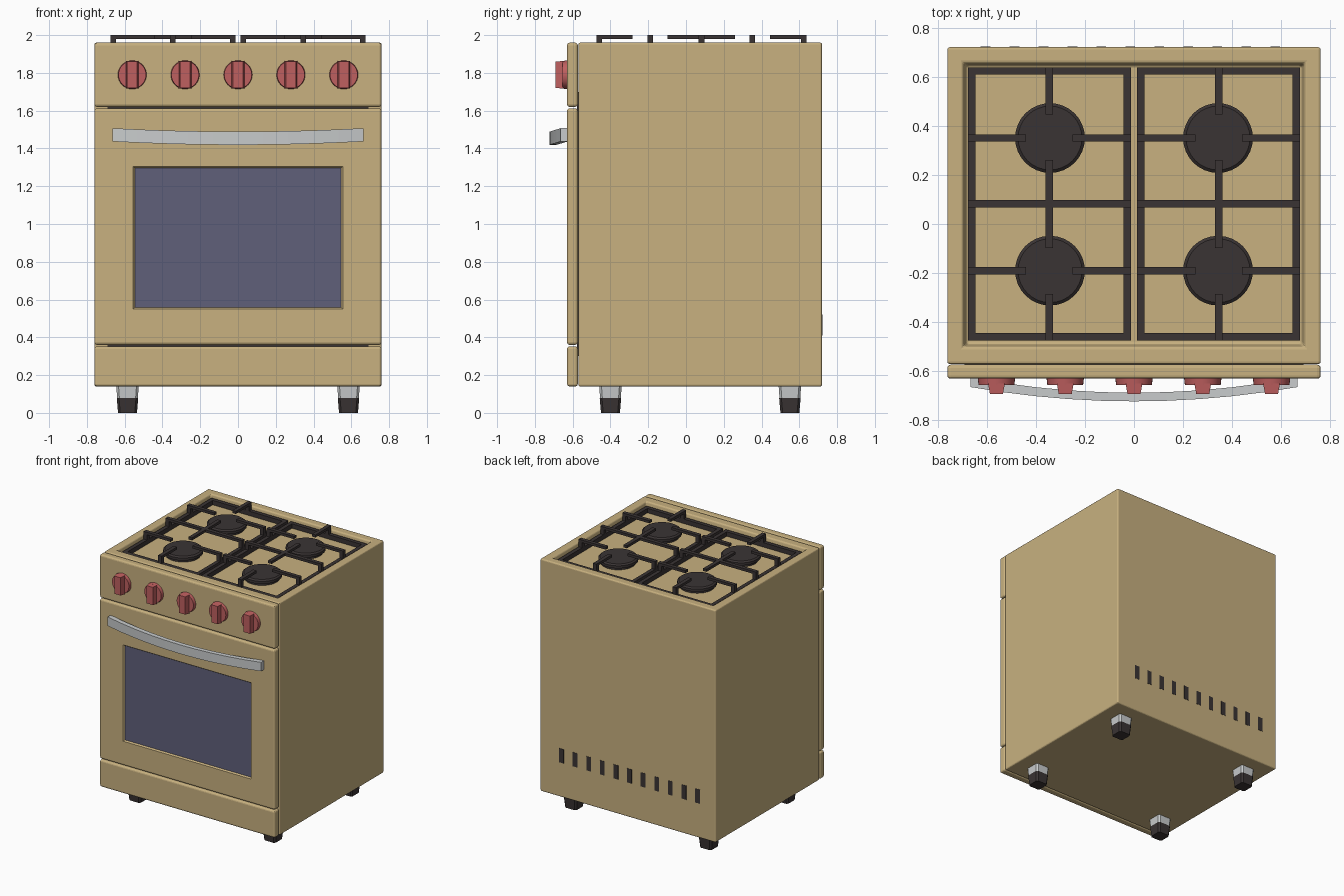
import bpy, bmesh, math
from mathutils import Matrix, Vector

if "Cube" in bpy.data.objects:
    bpy.data.objects.remove(bpy.data.objects["Cube"])


def mat(name, rgb):
    m = bpy.data.materials.new(name)
    m.diffuse_color = (*rgb, 1)
    m.use_nodes = True
    m.node_tree.nodes["Principled BSDF"].inputs["Base Color"].default_value = m.diffuse_color
    return m


TAN = mat("tan enamel", (0.58, 0.44, 0.215))
RED = mat("red knob", (0.52, 0.115, 0.115))
GLASS = mat("blue grey glass", (0.115, 0.115, 0.195))
BLACK = mat("black iron", (0.042, 0.034, 0.034))
STEEL = mat("light steel", (0.58, 0.60, 0.605))


def finish(name, bm, *mats, smooth=False):
    bmesh.ops.recalc_face_normals(bm, faces=bm.faces)
    me = bpy.data.meshes.new(name)
    bm.to_mesh(me)
    bm.free()
    for m in mats:
        me.materials.append(m)
    ob = bpy.data.objects.new(name, me)
    bpy.context.collection.objects.link(ob)
    if smooth:
        bpy.ops.object.select_all(action='DESELECT')
        ob.select_set(True)
        bpy.context.view_layer.objects.active = ob
        bpy.ops.object.shade_smooth_by_angle(angle=math.radians(30))
    return ob


def add_box(bm, x0, x1, y0, y1, z0, z1):
    m = Matrix.Translation(((x0 + x1) / 2, (y0 + y1) / 2, (z0 + z1) / 2))
    m = m @ Matrix.Diagonal((x1 - x0, y1 - y0, z1 - z0, 1))
    return bmesh.ops.create_cube(bm, size=1, matrix=m)["verts"]


def bevel(bm, width, segments=3):
    edges = [e for e in bm.edges if len(e.link_faces) == 2 and e.calc_face_angle(0) > 0.5]
    bmesh.ops.bevel(bm, geom=edges, offset=width, segments=segments,
                    profile=0.5, affect='EDGES', clamp_overlap=True)


def facing(bm, d):
    return max(bm.faces, key=lambda f: f.normal.dot(d) + 0.01 * f.calc_center_median().dot(d))


def sink(bm, face, axes, outer, inner, depth):
    """Cut a rectangular recess: outer and inner are (lo0, hi0, lo1, hi1) on the two axes."""
    def place(f, r):
        c = f.calc_center_median()
        for v in f.verts:
            for k, a in enumerate(axes):
                v.co[a] = r[2 * k] if v.co[a] < c[a] else r[2 * k + 1]
    n = face.normal.copy()
    bmesh.ops.inset_region(bm, faces=[face], thickness=0.03)
    place(face, outer)
    bmesh.ops.inset_region(bm, faces=[face], thickness=0.005)
    place(face, inner)
    for v in face.verts:
        v.co -= n * depth
    return face


# Main cabinet with sunken cooktop
bm = bmesh.new()
add_box(bm, -0.76, 0.76, -0.57, 0.72, 0.14, 1.96)
bm.normal_update()
sink(bm, facing(bm, Vector((0, 0, 1))), (0, 1),
     (-0.695, 0.695, -0.5, 0.655), (-0.682, 0.682, -0.488, 0.645), 0.06)
bm.normal_update()
bevel(bm, 0.01)
finish("cabinet", bm, TAN)

# Dark seam behind the front panels
bm = bmesh.new()
add_box(bm, -0.69, 0.69, -0.576, -0.568, 0.3, 1.7)
finish("panel_seam", bm, BLACK)

# Control panel and drawer
for name, z0, z1 in (("control_panel", 1.62, 1.96), ("drawer_front", 0.14, 0.352)):
    bm = bmesh.new()
    add_box(bm, -0.76, 0.76, -0.63, -0.573, z0, z1)
    bm.normal_update()
    bevel(bm, 0.014)
    finish(name, bm, TAN)

# Oven door with inset window
bm = bmesh.new()
add_box(bm, -0.76, 0.76, -0.63, -0.573, 0.36, 1.612)
bm.normal_update()
bevel(bm, 0.014)
bm.normal_update()
w = sink(bm, facing(bm, Vector((0, -1, 0))), (0, 2),
         (-0.555, 0.555, 0.55, 1.305), (-0.545, 0.545, 0.558, 1.297), 0.012)
w.material_index = 1
finish("oven_door", bm, TAN, GLASS)

# Bowed door handle, swept rectangle
bm = bmesh.new()
prev = None
N = 10
for i in range(N + 1):
    s = -1 + 2 * i / N
    t = 1 - s * s
    x, yi, yo, zb = 0.665 * s, -0.625 - 0.062 * t, -0.664 - 0.058 * t, 1.437 - 0.018 * t
    ring = [bm.verts.new(p) for p in ((x, yi, zb), (x, yo, zb), (x, yo, zb + 0.07), (x, yi, zb + 0.07))]
    if prev:
        for k in range(4):
            bm.faces.new((prev[k], prev[(k + 1) % 4], ring[(k + 1) % 4], ring[k]))
    else:
        bm.faces.new(ring)
    prev = ring
bm.faces.new(prev)
finish("door_handle", bm, STEEL)

# Control knobs: tapered disc plus grip bar
for i in range(5):
    x = (i - 2) * 0.28
    bm = bmesh.new()
    m = Matrix.Translation((x, -0.642, 1.79)) @ Matrix.Rotation(math.pi / 2, 4, 'X')
    bmesh.ops.create_cone(bm, cap_ends=True, segments=32, radius1=0.076, radius2=0.073,
                          depth=0.026, matrix=m)
    vs = add_box(bm, x - 0.034, x + 0.034, -0.692, -0.65, 1.79 - 0.073, 1.79 + 0.073)
    for v in vs:
        if v.co.y < -0.68:
            v.co.x = x + (v.co.x - x) * 0.78
            v.co.z = 1.79 + (v.co.z - 1.79) * 0.95
    finish("knob_%d" % (i + 1), bm, RED, smooth=True)

# Burners: lathed caps
for i, (bx, by) in enumerate(((-0.342, 0.35), (0.342, 0.35), (-0.342, -0.19), (0.342, -0.19))):
    bm = bmesh.new()
    for r1, r2, z0, z1 in ((0.125, 0.125, 1.895, 1.92), (0.142, 0.142, 1.92, 1.94), (0.142, 0.13, 1.94, 1.95)):
        bmesh.ops.create_cone(bm, cap_ends=True, segments=32, radius1=r1, radius2=r2, depth=z1 - z0,
                              matrix=Matrix.Translation((bx, by, (z0 + z1) / 2)))
    finish("burner_%d" % (i + 1), bm, BLACK, smooth=True)

# Cast grates: low frame with raised fingers
W, TOP, BAR = 0.03, 2.0, 1.98
Y0, Y1, LOW, HIGH = -0.474, 0.638, 1.905, 1.94
for side, name in ((-1, "left_grate"), (1, "right_grate")):
    bm = bmesh.new()
    xo, xi, xc = 0.675, 0.012, 0.345      # outer, inner and centre, mirrored by side

    def bar(x0, x1, y0, y1, z0, z1):
        a, b = sorted((side * x0, side * x1))
        add_box(bm, a, b, y0, y1, z0, z1)

    for y in (Y0, Y1 - W):
        bar(xi, xo, y, y + W, LOW, HIGH)
    for x in (xi, xo - W):
        bar(x, x + W, Y0, Y1, LOW, HIGH)
    # full cross bar with end posts
    bar(xi, xo, 0.067, 0.097, BAR, TOP)
    for x in (xi, xo - W):
        bar(x, x + W, 0.067, 0.097, LOW, TOP)
    # fingers across each burner
    for y in (0.35, -0.19):
        bar(xo - 0.235, xo, y - 0.015, y + 0.015, BAR, TOP)
        bar(xi, 0.25, y - 0.015, y + 0.015, BAR, TOP)
        for x in (xi, xo - W):
            bar(x, x + W, y - 0.015, y + 0.015, LOW, TOP)
    # fingers front to back
    for a, b in ((Y0, -0.284), (-0.098, 0.26), (0.445, Y1)):
        bar(xc - 0.015, xc + 0.015, a, b, BAR, TOP)
    for y in (Y0, Y1 - W):
        bar(xc - 0.015, xc + 0.015, y, y + W, LOW, TOP)
    finish(name, bm, BLACK)

# Feet: steel collar over tapered black pad
for sx, xn in ((-1, "left"), (1, "right")):
    for y, yn in ((-0.4, "front"), (0.55, "back")):
        x = sx * 0.585
        for part, z0, z1, h0, h1, m in (("collar", 0.08, 0.15, 0.055, 0.06, STEEL),
                                        ("pad", 0.0, 0.08, 0.05, 0.057, BLACK)):
            bm = bmesh.new()
            vs = add_box(bm, x - h1, x + h1, y - h1, y + h1, z0, z1)
            for v in vs:
                if v.co.z < (z0 + z1) / 2:
                    v.co.x = x + (v.co.x - x) * h0 / h1
                    v.co.y = y + (v.co.y - y) * h0 / h1
            bm.normal_update()
            up = [e for e in bm.edges if abs(e.verts[0].co.z - e.verts[1].co.z) > 0.01]
            bmesh.ops.bevel(bm, geom=up, offset=0.012, segments=1, affect='EDGES')
            finish("%s_%s_foot_%s" % (yn, xn, part), bm, m)

# Vent slits on the back
bm = bmesh.new()
for i in range(11):
    x = (i - 5) * 0.118 - 0.015
    add_box(bm, x - 0.02, x + 0.02, 0.715, 0.722, 0.41, 0.52)
finish("back_vents", bm, BLACK)
